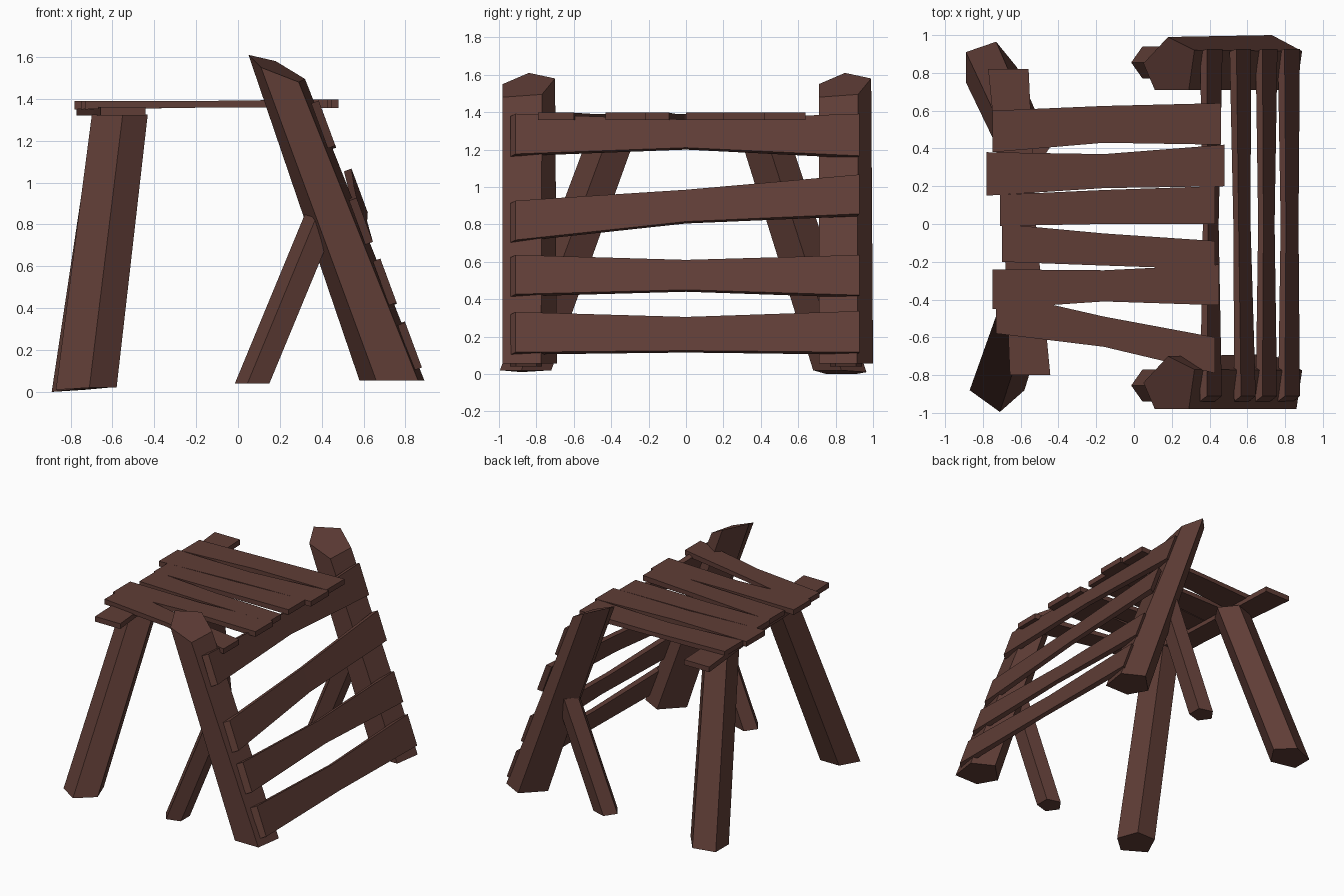
import bpy
from mathutils import Vector as V

if "Cube" in bpy.data.objects:
    bpy.data.objects.remove(bpy.data.objects["Cube"])

wood = bpy.data.materials.new("dark_brown_wood")
wood.diffuse_color = (0.115, 0.047, 0.037, 1)
wood.use_nodes = True
wood.node_tree.nodes["Principled BSDF"].inputs["Base Color"].default_value = wood.diffuse_color


def loft(name, rings):
    """Closed solid through rings that all have the same point count."""
    n = len(rings[0])
    verts = [tuple(p) for r in rings for p in r]
    faces = [[k * n + i, k * n + (i + 1) % n, (k + 1) * n + (i + 1) % n, (k + 1) * n + i]
             for k in range(len(rings) - 1) for i in range(n)]
    faces += [list(range(n))[::-1], [(len(rings) - 1) * n + i for i in range(n)]]
    me = bpy.data.meshes.new(name)
    me.from_pydata(verts, [], faces)
    me.materials.append(wood)
    ob = bpy.data.objects.new(name, me)
    bpy.context.collection.objects.link(ob)
    bpy.context.view_layer.objects.active = ob
    bpy.ops.object.mode_set(mode='EDIT')
    bpy.ops.mesh.select_all(action='SELECT')
    bpy.ops.mesh.normals_make_consistent(inside=False)
    bpy.ops.object.mode_set(mode='OBJECT')
    return ob


def plank(name, sections):
    """Board through sections (centre, half width, half thickness, end skew)."""
    loft(name, [[c - w - t - s, c + w - t - s, c + w + t + s, c - w + t + s]
                for c, w, t, s in sections])


# Five-sided ladder posts, flat cut at the foot, square cut at the top
foot = [(0.58, 0.85, .055), (0.73, 1.0, .055), (0.89, 0.915, .055),
        (0.86, 0.71, .055), (0.66, 0.71, .055)]
head = [(0.05, 0.85, 1.61), (0.18, 0.99, 1.58), (0.32, 0.92, 1.495),
        (0.29, 0.71, 1.48), (0.11, 0.71, 1.55)]
for name, dy in (("back_ladder_post", 0), ("front_ladder_post", -1.69)):
    loft(name, [[(x, y + dy, z) for x, y, z in ring] for ring in (foot, head)])

# Thin struts bracing the posts
penta = [(-.09, 0), (-.03, .085), (.075, .055), (.075, -.055), (-.03, -.085)]
for name, y in (("back_strut", 0.855), ("front_strut", -0.855)):
    loft(name, [[(cx + a, y + b, z) for a, b in penta]
                for cx, z in ((0.075, .04), (0.41, .85))])

# Heavy splayed legs under the far side of the seat
back = [(-.89, .91, 0), (-.73, .965, .01), (-.62, .83, .02), (-.72, .68, .02), (-.89, .75, 0)]
front = [(-.71, -.995, .02), (-.87, -.88, .01), (-.80, -.72, .02),
         (-.64, -.72, .02), (-.58, -.88, .02)]
for name, ring, shift in (("back_leg", back, (.19, -.42, 1.32)),
                          ("front_leg", front, (.16, .48, 1.32))):
    r = [V(p) for p in ring]
    c = sum(r, V()) / 5
    top = [c + (p - c) * 0.92 + V(shift) for p in r]
    for p in top:
        p.z = 1.325
    loft(name, [r, top])

# Cross beam carrying the seat boards
plank("cross_beam", [(V((x, y, 1.34)), V((w, 0, 0)), V((0, 0, .02)), V())
                     for x, y, w in ((-.665, .82, .107), (-.605, 0, .085), (-.55, -.80, .107))])

# Seat boards: y range at the left end, middle and right end, with x limits
boards = [(-.75, .46, (.38, .60), (.43, .625), (.42, .64)),
          (-.78, .48, (.15, .38), (.19, .37), (.20, .42)),
          (-.71, .43, (-.01, .155), (.00, .18), (.00, .20)),
          (-.70, .43, (-.20, .00), (-.22, -.05), (-.24, -.09)),
          (-.75, .45, (-.45, -.24), (-.41, -.245), (-.43, -.215)),
          (-.73, .43, (-.58, -.36), (-.65, -.49), (-.79, -.60))]
for i, (x0, x1, a, m, b) in enumerate(boards):
    secs = []
    for x, (lo, hi), z, t in ((x0, a, 1.37, .02), (-.16, m, 1.374, .016), (x1, b, 1.377, .02)):
        secs.append((V((x, (lo + hi) / 2, z)), V((0, (hi - lo) / 2, 0)), V((0, 0, t)), V()))
    plank(f"seat_board_{i + 1}", secs)

# Ladder rungs: z range at the front end, middle and back end, and outward offset
rungs = [((1.17, 1.385), (1.205, 1.355), (1.16, 1.385), (0, 0, 0)),
         ((.71, .92), (.81, .98), (.85, 1.06), (0, .015, .03)),
         ((.42, .63), (.445, .605), (.415, .63), (0, 0, 0)),
         ((.11, .325), (.12, .30), (.11, .33), (0, 0, 0))]
for i, (a, m, b, off) in enumerate(rungs):
    secs = []
    for y, (lo, hi), d, t, s in zip((-.925, 0, .92), (a, m, b), off,
                                    (.018, .014, .018), (.014, 0, .007)):
        z, h = (lo + hi) / 2, (hi - lo) / 2
        secs.append((V((.89 - .39 * (z - .05) - .004 + d, y, z)), V((-.37 * h, 0, h)),
                     V((t, 0, t * .37)), V((0, s, 0))))
    plank(f"ladder_rung_{i + 1}", secs)
